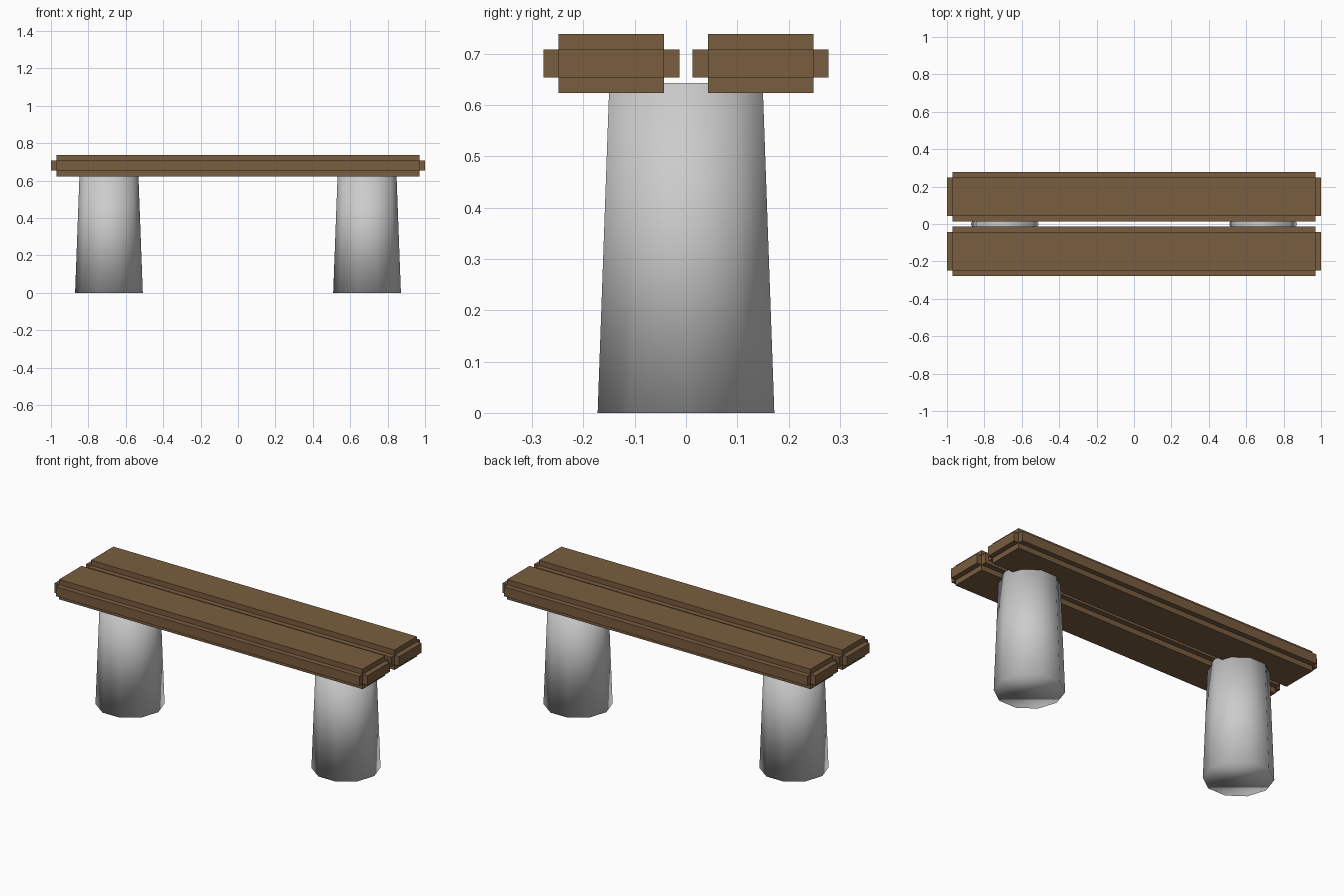
import bpy
import bmesh
from mathutils import Matrix, Vector

if "Cube" in bpy.data.objects:
    bpy.data.objects.remove(bpy.data.objects["Cube"])

wood = bpy.data.materials.new("wood")
wood.diffuse_color = (0.19, 0.11, 0.05, 1)
wood.use_nodes = True
wood.node_tree.nodes["Principled BSDF"].inputs["Base Color"].default_value = wood.diffuse_color


def add_object(name, bm, location, material=None, smooth=False):
    for f in bm.faces:
        f.smooth = smooth
    mesh = bpy.data.meshes.new(name)
    bm.to_mesh(mesh)
    bm.free()
    obj = bpy.data.objects.new(name, mesh)
    obj.location = location
    if material:
        mesh.materials.append(material)
    bpy.context.collection.objects.link(obj)
    return obj


def plank(name, y):
    # Core box with all six faces pushed outward, leaving stepped edges
    bm = bmesh.new()
    bmesh.ops.create_cube(bm, size=1, matrix=Matrix.Diagonal((1.94, 0.205, 0.055, 1)))
    bm.normal_update()
    faces = bmesh.ops.extrude_discrete_faces(bm, faces=bm.faces[:])["faces"]
    for f in faces:
        f.normal_update()
        n = f.normal.copy()
        bmesh.ops.translate(bm, verts=f.verts[:], vec=n * 0.03)
    bmesh.ops.recalc_face_normals(bm, faces=bm.faces[:])
    return add_object(name, bm, (0, y, 0.6805), wood)


def leg(name, x):
    # Ten-sided tapered post, smooth shaded all over
    bm = bmesh.new()
    height = 0.643
    bmesh.ops.create_cone(bm, cap_ends=True, segments=10, radius1=0.181,
                          radius2=0.157, depth=height,
                          matrix=Matrix.Rotation(1.5707963, 4, 'Z'))
    bmesh.ops.translate(bm, verts=bm.verts[:], vec=Vector((0, 0, height / 2)))
    return add_object(name, bm, (x, 0, 0), smooth=True)


# Seat planks
plank("front_seat_plank", -0.1455)
plank("back_seat_plank", 0.1455)

# Legs
leg("left_leg", -0.69)
leg("right_leg", 0.69)
